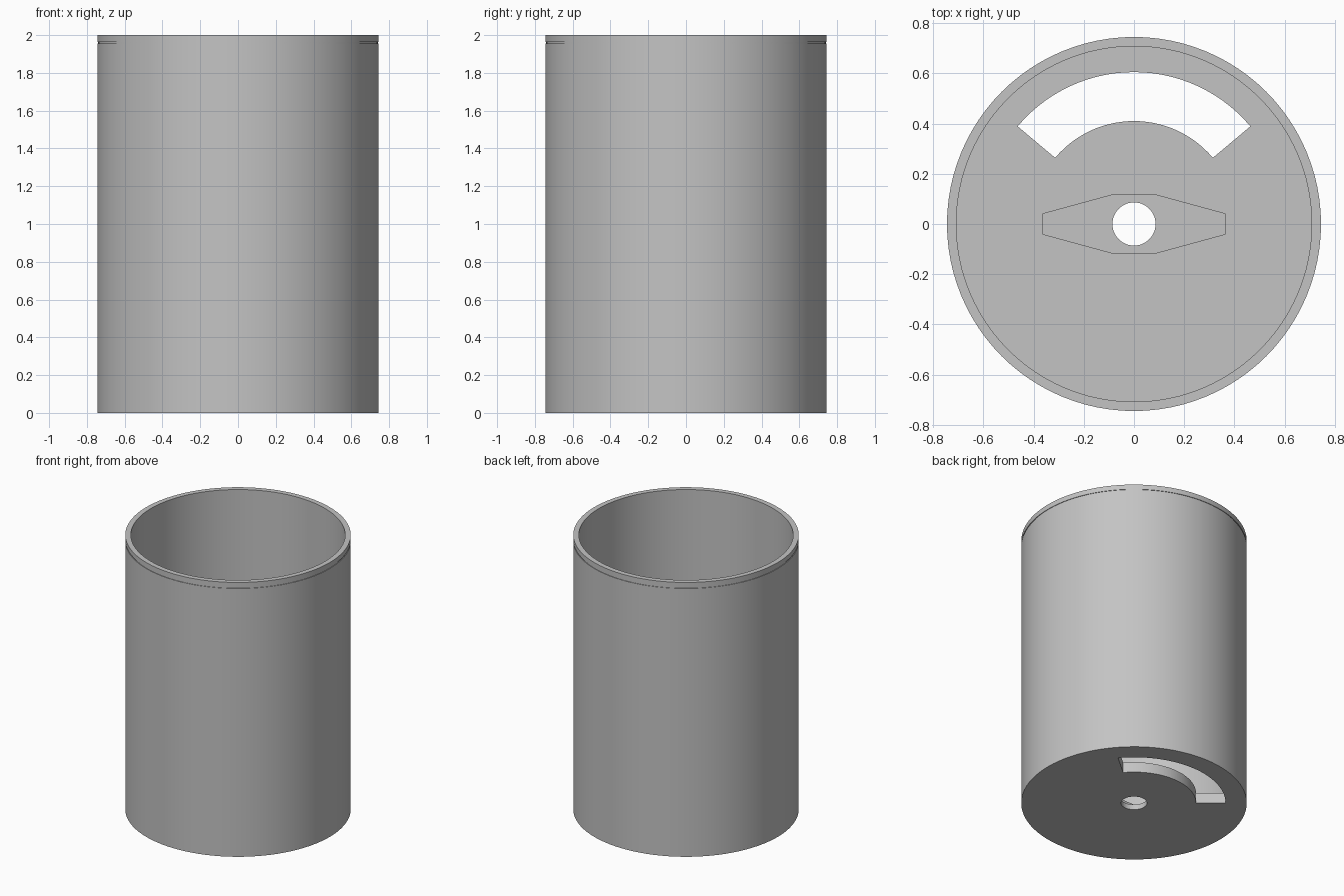
import bpy, bmesh, math
from mathutils import Vector

if "Cube" in bpy.data.objects:
    bpy.data.objects.remove(bpy.data.objects["Cube"], do_unlink=True)

SEGMENTS = 96
RADIUS, WALL, HEIGHT, FLOOR = 0.745, 0.037, 2.0, 0.075

grey = bpy.data.materials.new("plain grey")
grey.use_nodes = True
grey.diffuse_color = (0.55, 0.55, 0.55, 1)
grey.node_tree.nodes["Principled BSDF"].inputs["Base Color"].default_value = grey.diffuse_color


def to_object(name, bm):
    bmesh.ops.recalc_face_normals(bm, faces=bm.faces)
    mesh = bpy.data.meshes.new(name)
    bm.to_mesh(mesh)
    bm.free()
    obj = bpy.data.objects.new(name, mesh)
    bpy.context.collection.objects.link(obj)
    mesh.materials.append(grey)
    return obj


def lathe(name, profile):
    """Spin a profile of (radius, height) points around z."""
    bm = bmesh.new()
    verts = [bm.verts.new((r, 0, z)) for r, z in profile]
    edges = [bm.edges.new(pair) for pair in zip(verts, verts[1:])]
    bmesh.ops.spin(bm, geom=verts + edges, axis=(0, 0, 1), cent=(0, 0, 0),
                   angle=math.tau, steps=SEGMENTS, use_merge=True)
    bmesh.ops.remove_doubles(bm, verts=bm.verts, dist=1e-5)
    return to_object(name, bm)


def prism(name, outline, bottom, top):
    """Extrude a flat outline upwards."""
    bm = bmesh.new()
    face = bm.faces.new([bm.verts.new((x, y, bottom)) for x, y in outline])
    up = bmesh.ops.extrude_face_region(bm, geom=[face])["geom"]
    bmesh.ops.translate(bm, vec=Vector((0, 0, top - bottom)),
                        verts=[v for v in up if isinstance(v, bmesh.types.BMVert)])
    return to_object(name, bm)


def arc(radius, start, end, steps):
    angles = [math.radians(start + (end - start) * i / steps) for i in range(steps + 1)]
    return [(radius * math.cos(a), radius * math.sin(a)) for a in angles]


# Cup with a fine groove below the rim
inner, groove, g = RADIUS - WALL, 1.96, 0.004
cup = lathe("cup", [
    (0, 0), (RADIUS, 0), (RADIUS, groove - g), (RADIUS - g, groove - g),
    (RADIUS - g, groove + g), (RADIUS, groove + g), (RADIUS, HEIGHT),
    (inner, HEIGHT), (inner, FLOOR), (0, FLOOR)])

# Curved outlet slot, tapered recess and centre hole in the floor
quarter = [(0.365, 0.04), (0.09, 0.115)]
recess = (quarter + [(-x, y) for x, y in reversed(quarter)]
          + [(-x, -y) for x, y in quarter]
          + [(x, -y) for x, y in reversed(quarter)])
cutters = [
    prism("slot_cutter", arc(0.605, 40, 140, 28) + arc(0.41, 140, 40, 28), -0.1, 0.2),
    prism("recess_cutter", recess, FLOOR / 2, 0.2),
    prism("hole_cutter", arc(0.086, 0, 360, 48)[:-1], -0.1, 0.2)]

bpy.context.view_layer.objects.active = cup
for cutter in cutters:
    cut = cup.modifiers.new(cutter.name, 'BOOLEAN')
    cut.operation, cut.solver, cut.object = 'DIFFERENCE', 'EXACT', cutter
    bpy.ops.object.modifier_apply(modifier=cut.name)
    bpy.data.objects.remove(cutter, do_unlink=True)

# Smooth walls, sharp rims
bpy.ops.object.select_all(action='DESELECT')
cup.select_set(True)
bpy.ops.object.shade_smooth_by_angle(angle=math.radians(30))
